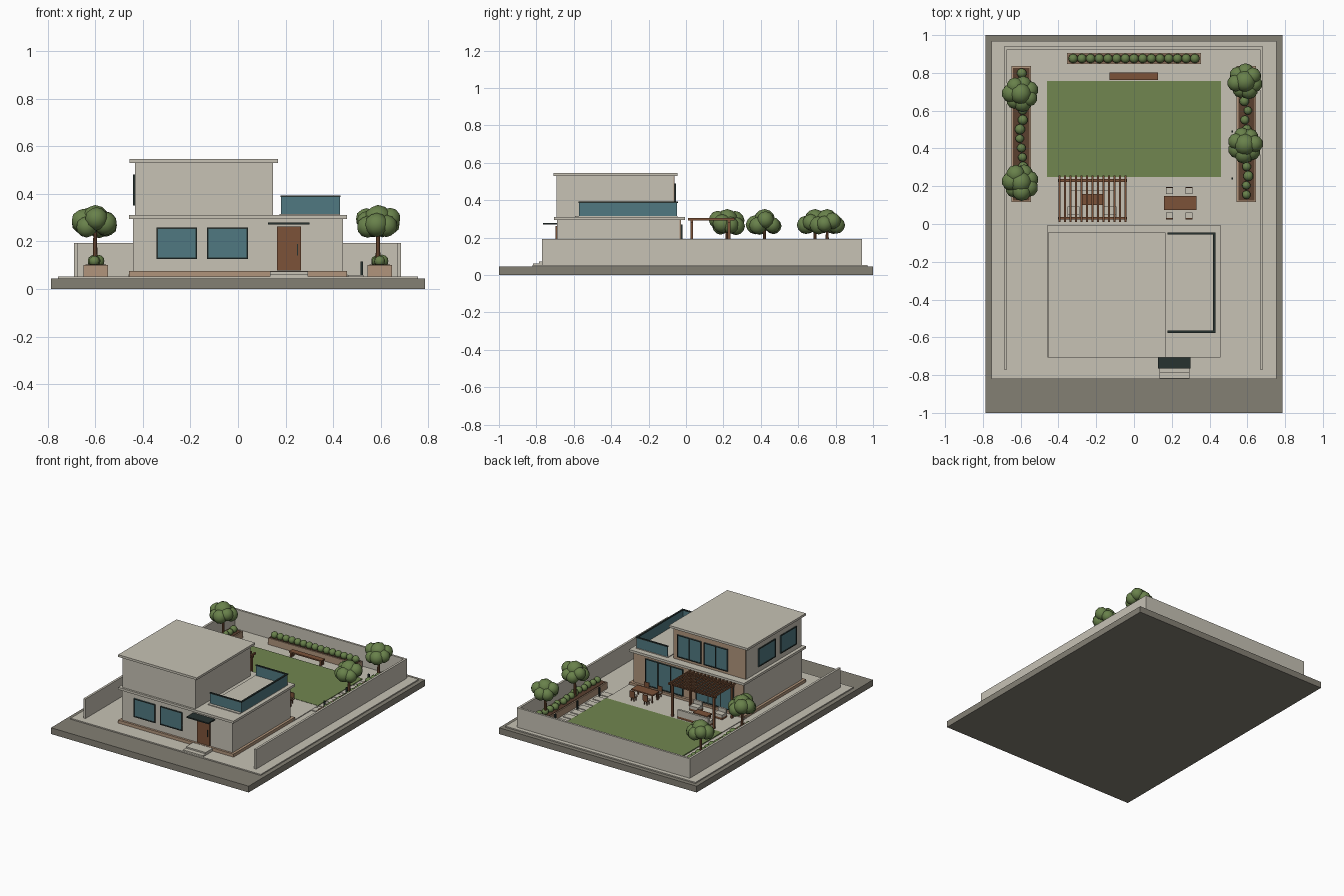
import bpy, bmesh, math, random
from mathutils import Matrix, Vector

random.seed(4)


def material(name, rgb):
    m = bpy.data.materials.new(name)
    m.diffuse_color = (*rgb, 1)
    return m


CREAM = material("cream plaster", (0.57, 0.54, 0.46))
STONE = material("dark stone", (0.23, 0.215, 0.175))
GLASS = material("teal glass", (0.08, 0.19, 0.22))
FRAME = material("dark frame", (0.02, 0.032, 0.03))
WOOD = material("brown wood", (0.2, 0.085, 0.04))
TAN = material("tan cladding", (0.44, 0.30, 0.20))
GRASS = material("lawn green", (0.165, 0.24, 0.08))
LEAF = material("leaf green", (0.14, 0.22, 0.07))
SOIL = material("dark soil", (0.10, 0.05, 0.028))


def finish(name, bm, mat, smooth=False):
    me = bpy.data.meshes.new(name)
    bm.to_mesh(me)
    bm.free()
    me.materials.append(mat)
    for p in me.polygons:
        p.use_smooth = smooth
    ob = bpy.data.objects.new(name, me)
    bpy.context.collection.objects.link(ob)
    return ob


def boxes(name, mat, *specs):
    """One object made of boxes given as x0, x1, y0, y1, z0, z1."""
    bm = bmesh.new()
    for x0, x1, y0, y1, z0, z1 in specs:
        c = Vector(((x0 + x1) / 2, (y0 + y1) / 2, (z0 + z1) / 2))
        s = Matrix.Diagonal((x1 - x0, y1 - y0, z1 - z0, 1))
        bmesh.ops.create_cube(bm, size=1, matrix=Matrix.Translation(c) @ s)
    return finish(name, bm, mat)


def balls(name, mat, specs):
    """One object made of smooth spheres given as x, y, z, radius."""
    bm = bmesh.new()
    for x, y, z, r in specs:
        bmesh.ops.create_icosphere(bm, subdivisions=2, radius=r,
                                   matrix=Matrix.Translation((x, y, z)))
    return finish(name, bm, mat, True)


def window(name, axis, a0, a1, at, out, z0, z1, panes=1):
    """Dark framed glass on a wall; axis 'x' runs along x, 'y' along y."""
    def place(p0, p1, d, b, t):
        lo, hi = sorted((at - out * 0.004, at + out * d))
        return (p0, p1, lo, hi, b, t) if axis == 'x' else (lo, hi, p0, p1, b, t)
    f = 0.006
    w = (a1 - a0) / panes
    bars = [place(a0, a1, 0.008, z0, z0 + f), place(a0, a1, 0.008, z1 - f, z1)]
    for i in range(panes + 1):
        p = min(max(a0 + i * w - f / 2, a0), a1 - f)
        bars.append(place(p, p + f, 0.008, z0, z1))
    boxes(name + "_frame", FRAME, *bars)
    boxes(name + "_glass", GLASS, place(a0, a1, 0.004, z0, z1))


# Site
boxes("base_slab", STONE, (-0.785, 0.785, -1, 1, 0, 0.045))
boxes("paving", CREAM, (-0.755, 0.755, -0.82, 0.97, 0.045, 0.053))
boxes("lawn", GRASS, (-0.46, 0.46, 0.25, 0.757, 0.05, 0.06))
boxes("patio", CREAM, (-0.46, 0.46, -0.03, 0.25, 0.05, 0.058))
boxes("garden_walls", CREAM,
      (-0.688, -0.672, -0.77, 0.94, 0.05, 0.193),
      (0.668, 0.684, -0.77, 0.94, 0.05, 0.193),
      (-0.688, 0.684, 0.925, 0.94, 0.05, 0.193))
boxes("stepping_stones", CREAM,
      *[(0.462, 0.528, y - 0.026, y + 0.026, 0.05, 0.058)
        for y in [0.2 + i * 0.083 for i in range(7)]])

# House volumes
boxes("plinth", TAN, (-0.458, 0.458, -0.705, -0.01, 0.05, 0.075))
boxes("ground_floor", CREAM, (-0.44, 0.44, -0.69, -0.035, 0.07, 0.297))
boxes("lower_roof", CREAM, (-0.457, 0.457, -0.706, -0.005, 0.294, 0.311))
boxes("upper_floor", CREAM, (-0.433, 0.147, -0.692, -0.066, 0.305, 0.533))
boxes("upper_roof", CREAM, (-0.456, 0.168, -0.708, -0.046, 0.53, 0.546))
boxes("terrace_floor", CREAM, (0.175, 0.428, -0.593, -0.045, 0.308, 0.316))
boxes("rear_cladding", TAN, (-0.438, 0.438, -0.036, -0.028, 0.075, 0.294),
      (-0.43, 0.144, -0.067, -0.062, 0.311, 0.53))

# Windows and glazed doors
window("front_window_left", 'x', -0.342, -0.172, -0.69, -1, 0.126, 0.258)
window("front_window_right", 'x', -0.13, 0.042, -0.69, -1, 0.126, 0.258)
window("patio_doors_right", 'x', 0.04, 0.34, -0.028, 1, 0.077, 0.27, 3)
window("patio_doors_left", 'x', -0.36, -0.06, -0.028, 1, 0.077, 0.27, 3)
window("upper_doors_right", 'x', -0.08, 0.11, -0.062, 1, 0.33, 0.49, 2)
window("upper_doors_left", 'x', -0.29, -0.10, -0.062, 1, 0.33, 0.49, 2)
window("side_window_rear", 'y', -0.39, -0.20, -0.433, -1, 0.35, 0.48)
window("side_window_front", 'y', -0.63, -0.45, -0.433, -1, 0.35, 0.48)

# Entrance
boxes("front_door", WOOD, (0.164, 0.264, -0.698, -0.688, 0.078, 0.262))
boxes("door_handle", FRAME, (0.247, 0.251, -0.703, -0.697, 0.14, 0.19))
boxes("entrance_canopy", FRAME, (0.127, 0.30, -0.765, -0.688, 0.27, 0.279))
boxes("entrance_steps", CREAM, (0.135, 0.293, -0.785, -0.70, 0.05, 0.073),
      (0.135, 0.293, -0.818, -0.78, 0.05, 0.063))

# Terrace balustrade
boxes("balcony_glass", GLASS, (0.18, 0.428, -0.573, -0.567, 0.314, 0.388),
      (0.422, 0.428, -0.573, -0.047, 0.314, 0.388),
      (0.18, 0.428, -0.053, -0.047, 0.314, 0.388))
boxes("balcony_rail", FRAME, (0.178, 0.431, -0.576, -0.564, 0.386, 0.393),
      (0.419, 0.431, -0.576, -0.044, 0.386, 0.393),
      (0.178, 0.431, -0.056, -0.044, 0.386, 0.393))

# Planters with shrubs
for side, x in (("left", -0.597), ("right", 0.595)):
    boxes(side + "_planter", TAN, (x - 0.052, x + 0.052, 0.116, 0.836, 0.05, 0.1))
    boxes(side + "_soil", SOIL, (x - 0.043, x + 0.043, 0.125, 0.827, 0.09, 0.103))
    balls(side + "_shrubs", LEAF,
          [(x + random.uniform(-0.012, 0.012), 0.155 + i * 0.0495, 0.117,
            random.uniform(0.022, 0.028)) for i in range(14)])
boxes("rear_planter", TAN, (-0.354, 0.354, 0.847, 0.905, 0.05, 0.1))
boxes("rear_soil", SOIL, (-0.346, 0.346, 0.854, 0.898, 0.09, 0.103))
balls("rear_shrubs", LEAF, [(-0.322 + i * 0.046, 0.876, 0.118, 0.025)
                            for i in range(15)])

# Trees
for i, (x, y) in enumerate([(-0.6, 0.69), (-0.6, 0.22), (0.588, 0.755), (0.588, 0.42)]):
    bm = bmesh.new()
    bmesh.ops.create_cone(bm, cap_ends=True, segments=8, radius1=0.011, radius2=0.007,
                          depth=0.16, matrix=Matrix.Translation((x, y, 0.17)))
    finish(f"tree_trunk_{i + 1}", bm, WOOD)
    turn = random.uniform(0, 1)
    blobs = [(x, y, 0.295, 0.058)]
    for k in range(7):
        a = turn + k * math.tau / 7
        blobs.append((x + 0.05 * math.cos(a), y + 0.05 * math.sin(a),
                      0.278 + random.uniform(-0.018, 0.018),
                      random.uniform(0.042, 0.051)))
    balls(f"tree_crown_{i + 1}", LEAF, blobs)

# Pergola
boxes("pergola_posts", WOOD, *[(x - 0.007, x + 0.007, y - 0.007, y + 0.007, 0.055, 0.285)
                               for x in (-0.385, -0.055) for y in (0.03, 0.23)])
boxes("pergola_beams", WOOD, *[(-0.402, -0.037, y - 0.007, y + 0.007, 0.28, 0.293)
                               for y in (0.03, 0.23)])
boxes("pergola_slats", WOOD, *[(x - 0.005, x + 0.005, 0.01, 0.258, 0.291, 0.305)
                               for x in [-0.395 + i * 0.0292 for i in range(13)]])

# Lounge set
boxes("lounge_base", WOOD, (-0.342, -0.10, 0.175, 0.237, 0.055, 0.072),
      (-0.352, -0.288, 0.035, 0.092, 0.055, 0.072),
      (-0.160, -0.092, 0.035, 0.092, 0.055, 0.072))
boxes("lounge_cushions", CREAM, (-0.342, -0.10, 0.175, 0.237, 0.072, 0.092),
      (-0.342, -0.10, 0.222, 0.237, 0.09, 0.12),
      (-0.352, -0.288, 0.035, 0.092, 0.072, 0.092),
      (-0.352, -0.288, 0.035, 0.049, 0.09, 0.118),
      (-0.160, -0.092, 0.035, 0.092, 0.072, 0.092),
      (-0.160, -0.092, 0.035, 0.049, 0.09, 0.118))


def table(name, x0, x1, y0, y1, top, leg=0.008):
    legs = [(x, x + leg, y, y + leg, 0.055, top)
            for x in (x0 + 0.006, x1 - 0.006 - leg) for y in (y0 + 0.004, y1 - 0.004 - leg)]
    boxes(name, WOOD, (x0, x1, y0, y1, top - 0.009, top), *legs)


table("coffee_table", -0.277, -0.165, 0.10, 0.158, 0.088)
table("dining_table", 0.16, 0.332, 0.073, 0.148, 0.12)
table("garden_bench", -0.13, 0.128, 0.762, 0.803, 0.096, 0.012)

# Dining chairs
for i, (x, y, d) in enumerate([(0.188, 0.177, 1), (0.292, 0.177, 1),
                               (0.188, 0.043, -1), (0.292, 0.043, -1)]):
    table(f"chair_frame_{i + 1}", x - 0.019, x + 0.019, y - 0.017, y + 0.017, 0.092, 0.005)
    boxes(f"chair_seat_{i + 1}", CREAM, (x - 0.019, x + 0.019, y - 0.017, y + 0.017, 0.092, 0.097))
    b = y + d * 0.0155
    boxes(f"chair_back_{i + 1}", WOOD, (x - 0.019, x + 0.019, b - 0.003, b + 0.003, 0.09, 0.132))

# Path lights
boxes("path_lights", FRAME, *[(0.515, 0.525, y - 0.005, y + 0.005, 0.053, 0.115)
                              for y in (0.24, 0.49, 0.74)])
